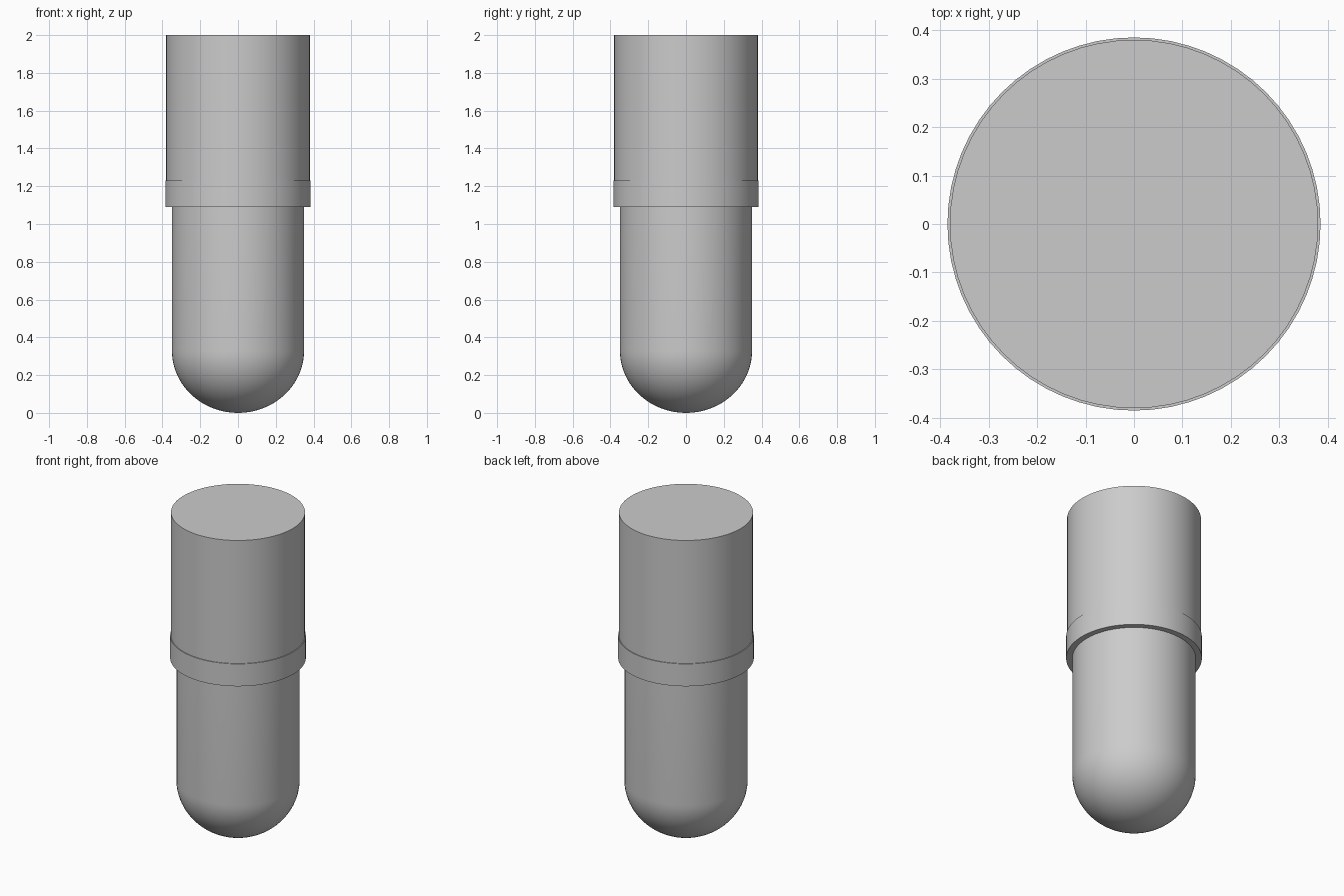
import bpy
import bmesh
import math

SIDES = 64

cube = bpy.data.objects.get("Cube")
if cube:
    bpy.data.objects.remove(cube, do_unlink=True)

grey = bpy.data.materials.new("plain grey")
grey.use_nodes = True
grey.diffuse_color = (0.6, 0.6, 0.6, 1)
grey.node_tree.nodes["Principled BSDF"].inputs["Base Color"].default_value = (0.6, 0.6, 0.6, 1)


def lathe(name, profile):
    """Spin a (radius, height) profile, listed from bottom to top, around z."""
    bm = bmesh.new()
    verts = [bm.verts.new((r, 0, z)) for r, z in profile]
    edges = [bm.edges.new(pair) for pair in zip(verts, verts[1:])]
    bmesh.ops.spin(bm, geom=verts + edges, cent=(0, 0, 0), axis=(0, 0, 1),
                   angle=math.tau, steps=SIDES, use_merge=True)
    bmesh.ops.remove_doubles(bm, verts=bm.verts, dist=0.0001)
    bmesh.ops.recalc_face_normals(bm, faces=bm.faces)
    mesh = bpy.data.meshes.new(name)
    bm.to_mesh(mesh)
    bm.free()
    mesh.materials.append(grey)
    obj = bpy.data.objects.new(name, mesh)
    bpy.context.collection.objects.link(obj)
    bpy.ops.object.select_all(action="DESELECT")
    obj.select_set(True)
    bpy.context.view_layer.objects.active = obj
    bpy.ops.object.shade_smooth_by_angle(angle=math.radians(30))


# Lower shaft with a rounded end, closed inside the sleeve
radius, dome = 0.35, 0.33
steps = 20
arc = [(radius * math.sin(a), dome * (1 - math.cos(a)))
       for a in (i * math.pi / 2 / steps for i in range(steps + 1))]
lathe("rounded_shaft", arc + [(radius, 1.15), (0, 1.15)])

# Wider upper sleeve with a flat top
lathe("upper_sleeve", [(0, 1.1), (0.38, 1.1), (0.38, 2), (0, 2)])

# Thin collar around the sleeve's lower rim
lathe("collar", [(0, 1.09), (0.385, 1.09), (0.385, 1.23), (0, 1.23)])
